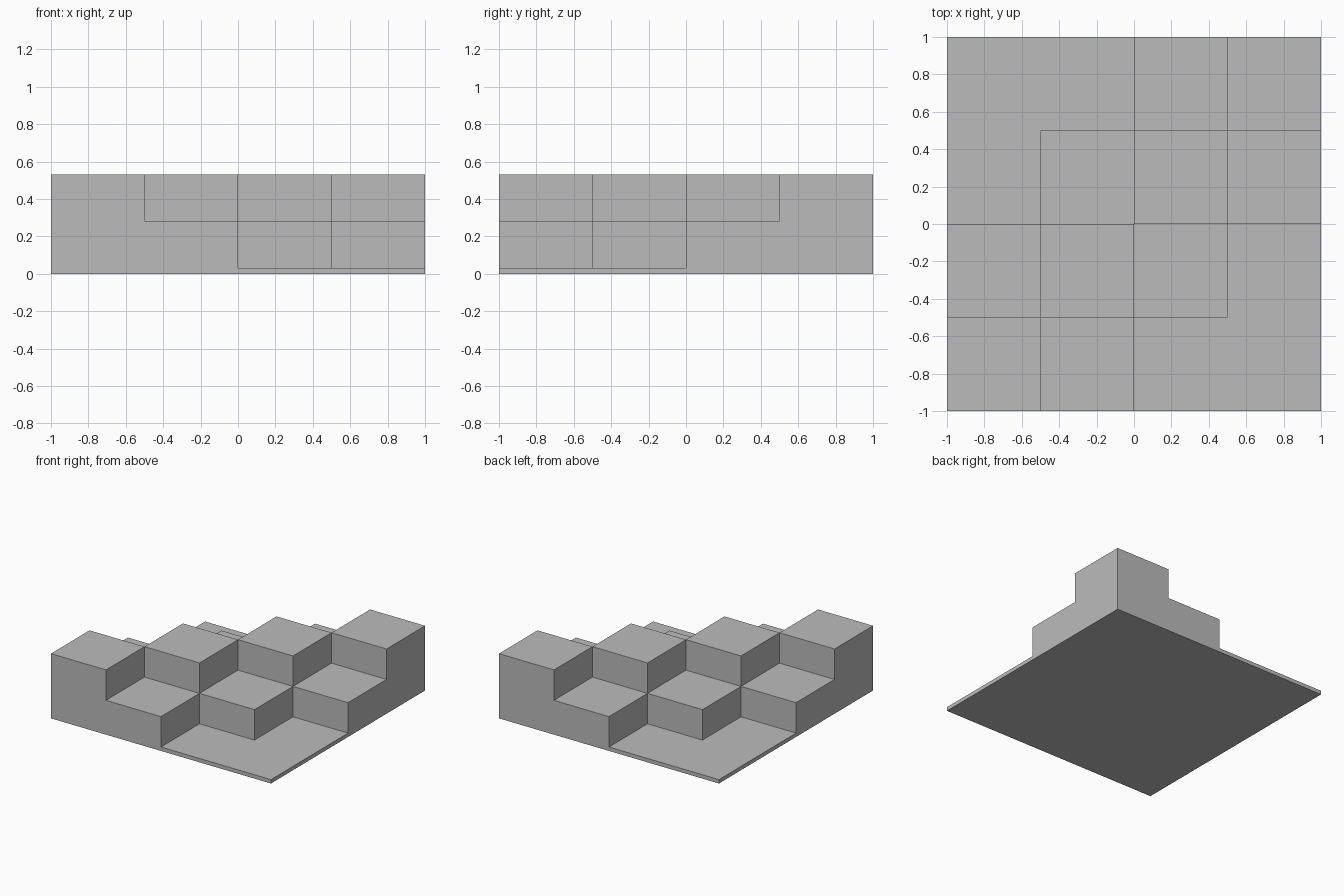
import bpy
import bmesh

cube = bpy.data.objects.get("Cube")
if cube:
    bpy.data.objects.remove(cube, do_unlink=True)

CELL = 0.5      # side of one square
BASE = 0.032    # plate thickness
STEP = 0.25     # height of one tier
COUNT = 4

grey = bpy.data.materials.new("plain_grey")
grey.use_nodes = True
grey.diffuse_color = (0.5, 0.5, 0.5, 1)
grey.node_tree.nodes["Principled BSDF"].inputs["Base Color"].default_value = grey.diffuse_color


def prism(name, outline, z, height):
    """Extrude a counter-clockwise outline upward from z."""
    bm = bmesh.new()
    floor = bm.faces.new([bm.verts.new((x, y, z)) for x, y in outline])
    top = bmesh.ops.extrude_face_region(bm, geom=[floor], use_keep_orig=True)["geom"]
    verts = [g for g in top if isinstance(g, bmesh.types.BMVert)]
    bmesh.ops.translate(bm, verts=verts, vec=(0, 0, height))
    bmesh.ops.recalc_face_normals(bm, faces=bm.faces)
    mesh = bpy.data.meshes.new(name)
    bm.to_mesh(mesh)
    bm.free()
    mesh.materials.append(grey)
    obj = bpy.data.objects.new(name, mesh)
    bpy.context.collection.objects.link(obj)
    return obj


def square(x, y, size):
    return [(x, y), (x + size, y), (x + size, y + size), (x, y + size)]


# Thin square plate
prism("base_plate", square(-1, -1, 2), 0, BASE)

# Lower tier: zigzag band, one square either side of the diagonal
side = [(-1, -1)]
for i in range(COUNT - 1):
    x = -1 + (i + 2) * CELL
    y = -1 + i * CELL
    side += [(x, y), (x, y + CELL)]
side.append((1, 1))
# Drop the repeated points where the band meets the plate corner
side = [p for i, p in enumerate(side) if p not in side[:i]]
mirrored = [(y, x) for x, y in reversed(side[1:-1])]
prism("lower_tier", side + mirrored, BASE, STEP)

# Upper tier: one block on each diagonal square
for i in range(COUNT):
    corner = -1 + i * CELL
    prism(f"upper_block_{i + 1}", square(corner, corner, CELL), BASE + STEP, STEP)
